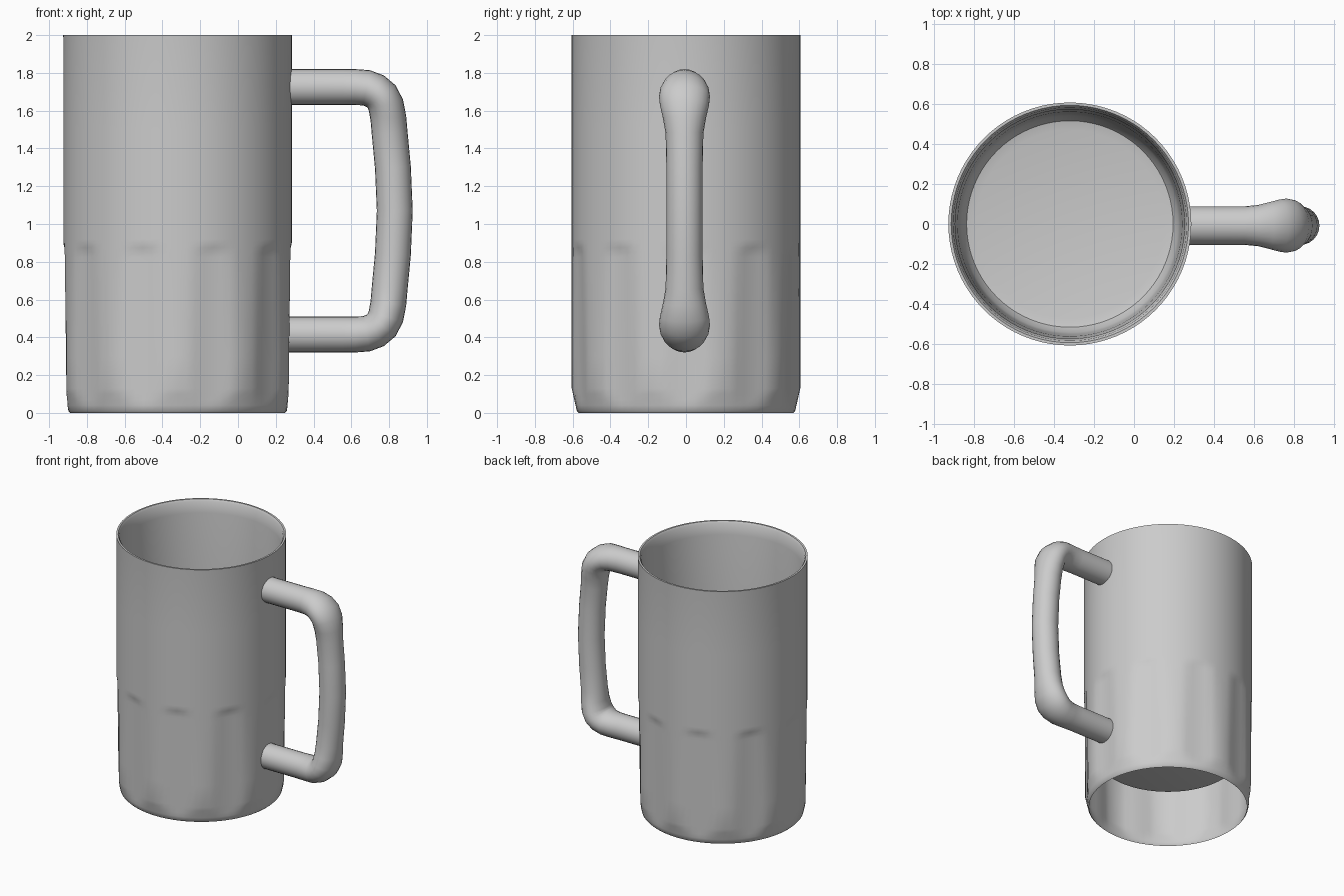
import bpy, bmesh, math
from mathutils import Vector

if "Cube" in bpy.data.objects:
    bpy.data.objects.remove(bpy.data.objects["Cube"])

CX = -0.32          # mug axis
SEG = 80            # 8 steps per groove
GROOVES = 10


def loft(name, rings, angle, cap=False):
    """Skin a list of closed rings of points into one object."""
    bm = bmesh.new()
    loops = [[bm.verts.new(p) for p in ring] for ring in rings]
    for a, b in zip(loops, loops[1:]):
        n = len(a)
        for i in range(n):
            j = (i + 1) % n
            bm.faces.new((a[i], a[j], b[j], b[i]))
    if cap:
        bm.faces.new(loops[-1])
    me = bpy.data.meshes.new(name)
    bm.to_mesh(me)
    bm.free()
    ob = bpy.data.objects.new(name, me)
    bpy.context.collection.objects.link(ob)
    bpy.ops.object.select_all(action='DESELECT')
    ob.select_set(True)
    bpy.context.view_layer.objects.active = ob
    bpy.ops.object.shade_smooth_by_angle(angle=math.radians(angle))
    return ob


def ramp(x, a, b):
    return max(0.0, min(1.0, (x - a) / (b - a)))


def outer_radius(theta, z):
    """Plain cylinder above, shallow arched grooves below."""
    step = math.tau / GROOVES
    d = abs((theta + step / 2) % step - step / 2) / (step / 2)
    base = 0.604 + 0.011 * ramp(z, 0.05, 0.95)
    top = 0.94 - 0.07 * d * d
    cut = ramp(z, top, top - 0.09)
    across = 1 - ramp(d, 0.22, 0.72)
    r = base - 0.021 * cut * across
    # chamfered foot, which ends each groove in a V
    return min(r, 0.578 + 0.027 * ramp(z, 0.01, 0.13))


def ring(z, radius):
    pts = []
    for i in range(SEG):
        t = math.tau * i / SEG
        r = radius(t, z) if callable(radius) else radius
        pts.append((CX + r * math.cos(t), r * math.sin(t), z))
    return pts


# Body: open foot, outer wall, rim, inner wall, raised cup floor
rows = [0.01, 0.04, 0.07, 0.1, 0.13, 0.3, 0.5, 0.7, 0.77,
        0.8, 0.825, 0.85, 0.875, 0.9, 0.92, 0.945, 1.0, 1.5, 1.988]
rings = [ring(0.0, 0.568)] + [ring(z, outer_radius) for z in rows]
inner = [(2.0, 0.606), (2.0, 0.592), (1.985, 0.582), (1.9, 0.572), (1.2, 0.56),
         (0.55, 0.55), (0.46, 0.54), (0.42, 0.515), (0.41, 0.47)]
rings += [ring(z, r) for z, r in inner]
loft("mug_body", rings, 35, cap=True)

# Handle: (x, z, half width) for the upper half, mirrored about its middle height
MID = 1.07
half = [(0.27, 1.725, 0.096), (0.55, 1.725, 0.096), (0.62, 1.725, 0.103),
        (0.68, 1.721, 0.118), (0.725, 1.704, 0.13), (0.76, 1.675, 0.135),
        (0.783, 1.63, 0.13), (0.796, 1.56, 0.114), (0.803, 1.48, 0.1),
        (0.82, 1.3, 0.096)]
path = half + [(0.83, MID, 0.096)]
path += [(x, 2 * MID - z, w) for x, z, w in reversed(half)]
rings = []
for i, (x, z, w) in enumerate(path):
    a, b = path[max(i - 1, 0)], path[min(i + 1, len(path) - 1)]
    tan = Vector((b[0] - a[0], 0, b[1] - a[1])).normalized()
    side = Vector((-tan.z, 0, tan.x))
    c = Vector((x, -0.008, z))
    rings.append([c + side * 0.095 * math.cos(t) + Vector((0, w * math.sin(t), 0))
                  for t in (math.tau * k / 24 for k in range(24))])
loft("handle", rings, 50)
